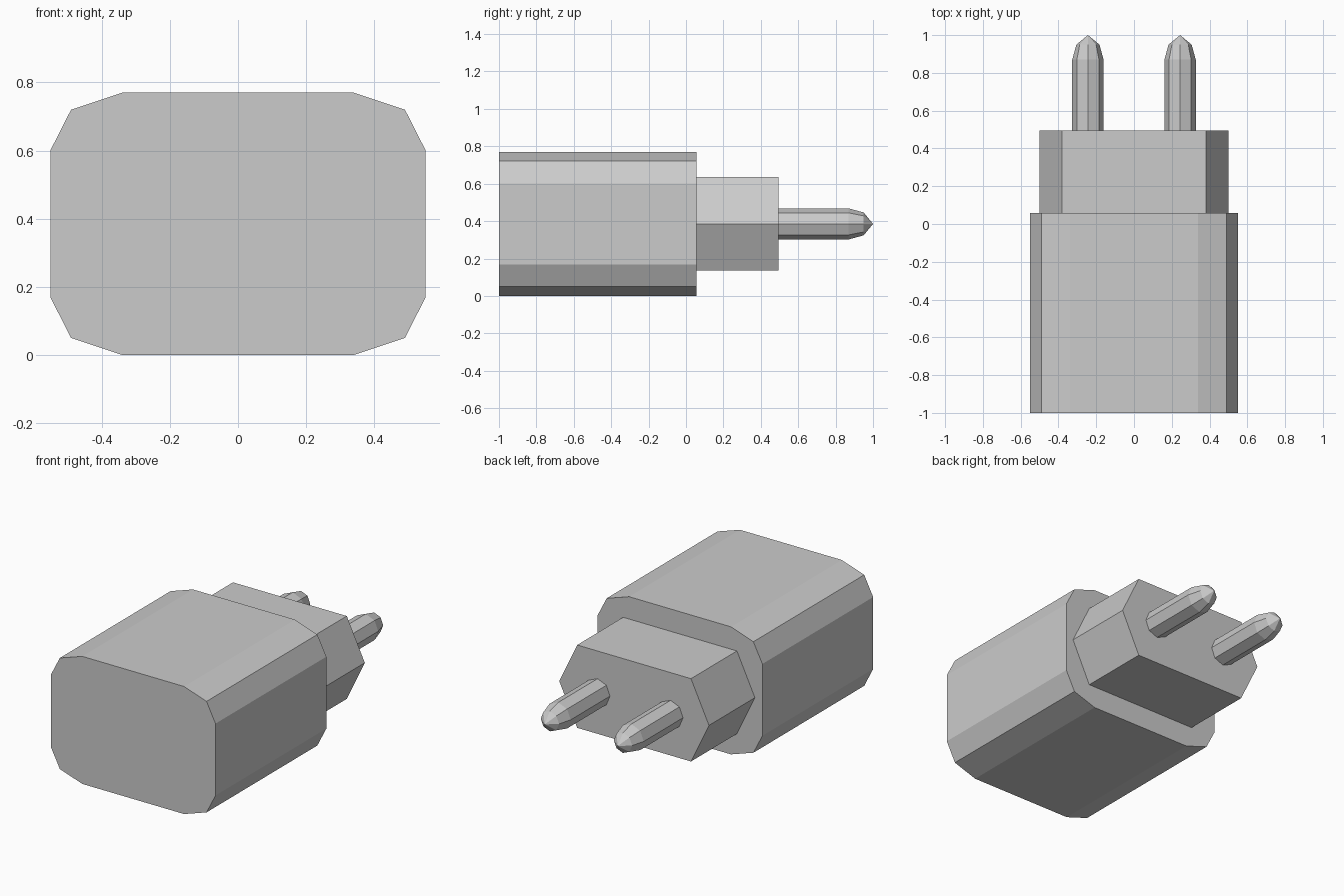
import bpy, bmesh, math

if "Cube" in bpy.data.objects:
    bpy.data.objects.remove(bpy.data.objects["Cube"])

MID = 0.385  # height of the centre axis


def loft(name, sections, tip=None):
    """Flat-faced solid through (y, [(x, z), ...]) sections, with an optional pointed tip."""
    bm = bmesh.new()
    rings = [[bm.verts.new((x, y, z)) for x, z in pts] for y, pts in sections]
    n = len(rings[0])
    for a, b in zip(rings, rings[1:]):
        for i in range(n):
            j = (i + 1) % n
            bm.faces.new((a[i], a[j], b[j], b[i]))
    bm.faces.new(rings[0])
    if tip:
        apex = bm.verts.new(tip)
        for i in range(n):
            bm.faces.new((rings[-1][i], rings[-1][(i + 1) % n], apex))
    else:
        bm.faces.new(rings[-1])
    bmesh.ops.recalc_face_normals(bm, faces=bm.faces)
    mesh = bpy.data.meshes.new(name)
    bm.to_mesh(mesh)
    bm.free()
    obj = bpy.data.objects.new(name, mesh)
    bpy.context.collection.objects.link(obj)
    return obj


def mirrored(quarter):
    """Full outline from a quarter outline running from the side up to the top."""
    right = [(x, MID - h) for x, h in reversed(quarter) if h > 0]
    right += [(x, MID + h) for x, h in quarter]
    return right + [(-x, z) for x, z in reversed(right)]


def octagon(cx, r):
    return [(cx + r * math.cos(i * math.pi / 4), MID + r * math.sin(i * math.pi / 4))
            for i in range(8)]


# Main housing with two-step chamfered corners
body = mirrored([(0.55, 0.217), (0.49, 0.335), (0.34, 0.385)])
loft("adapter_body", [(-1.0, body), (0.057, body)])

# Six-sided plug neck
neck = mirrored([(0.50, 0.0), (0.38, 0.25)])
loft("plug_neck", [(0.057, neck), (0.495, neck)])

# Pair of eight-sided pins with tapered, pointed ends
for side, label in ((-1, "left"), (1, "right")):
    cx = side * 0.244
    loft(f"{label}_pin",
         [(0.495, octagon(cx, 0.083)), (0.87, octagon(cx, 0.083)), (0.95, octagon(cx, 0.061))],
         tip=(cx, 1.0, MID))
